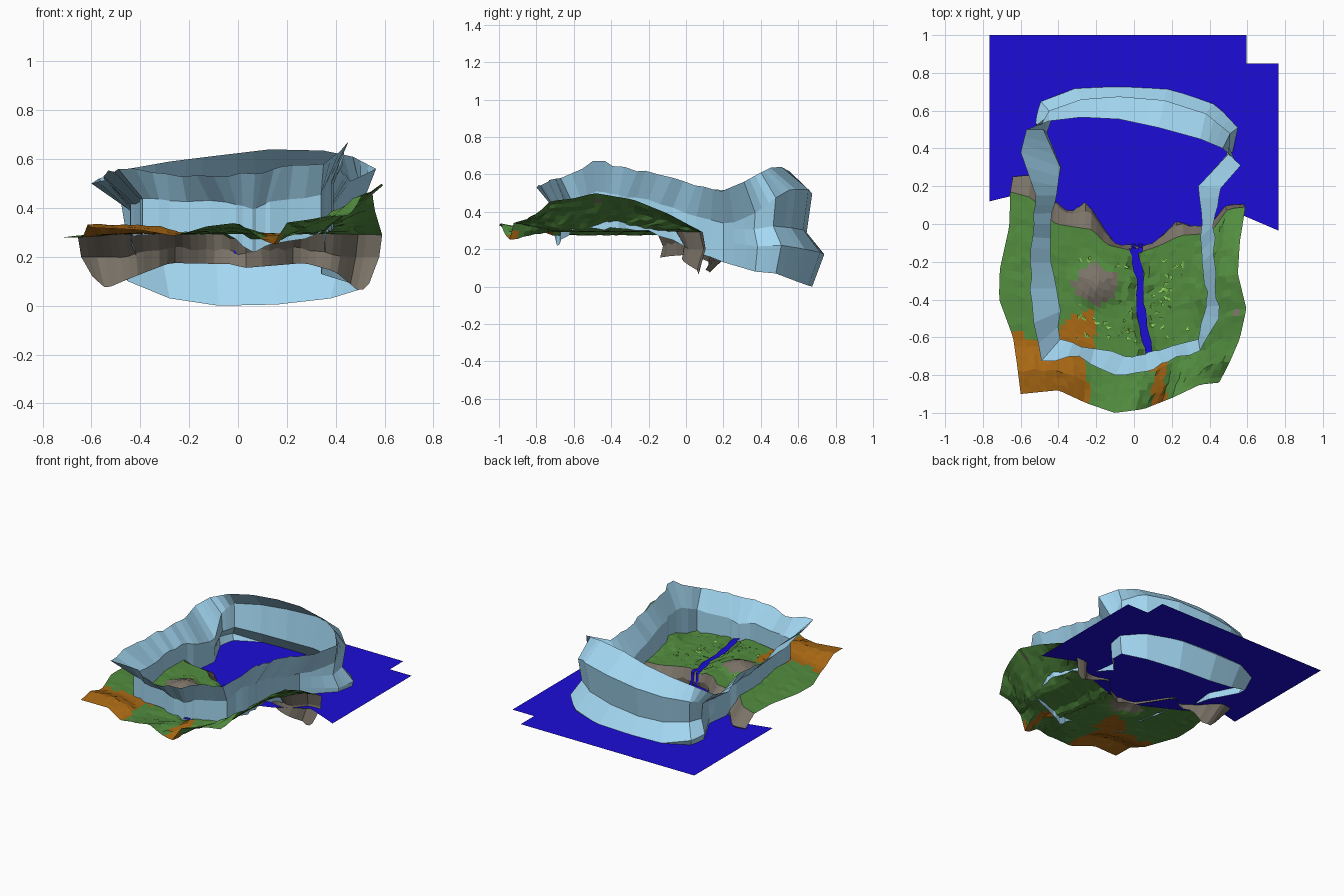
import bpy, random, math
from mathutils import Vector

if "Cube" in bpy.data.objects:
    bpy.data.objects.remove(bpy.data.objects["Cube"])

random.seed(4)


def mat(name, r, g, b):
    m = bpy.data.materials.new(name)
    m.diffuse_color = (r, g, b, 1)
    m.use_nodes = True
    m.node_tree.nodes["Principled BSDF"].inputs["Base Color"].default_value = m.diffuse_color
    return m


GRASS = mat("grass", .085, .265, .05)
DIRT = mat("dirt", .40, .14, .007)
ROCK = mat("rock", .20, .175, .14)
WATER = mat("water", .012, .004, .68)
SKY = mat("pale_blue", .37, .69, .90)
TUFT = mat("bright_grass", .27, .65, .10)


def make(name, verts, faces, mats, pick=None):
    me = bpy.data.meshes.new(name)
    me.from_pydata(verts, [], faces)
    for m in mats:
        me.materials.append(m)
    if pick:
        for p in me.polygons:
            p.material_index = pick(p.center)
    ob = bpy.data.objects.new(name, me)
    bpy.context.collection.objects.link(ob)
    return ob


def strip(rows, closed=False):
    """Join equal-length rows of points into quads."""
    n = len(rows[0])
    verts = [p for r in rows for p in r]
    faces = []
    for j in range(len(rows) - 1):
        for i in range(n if closed else n - 1):
            k = (i + 1) % n
            faces.append((j * n + i, j * n + k, (j + 1) * n + k, (j + 1) * n + i))
    return verts, faces


def lerp(pts, t):
    """Piecewise linear lookup."""
    if t <= pts[0][0]:
        return pts[0][1]
    for (a, p), (b, q) in zip(pts, pts[1:]):
        if t <= b:
            return p + (q - p) * (t - a) / (b - a)
    return pts[-1][1]


def clamp(t):
    return max(0, min(1, t))


def jit(a):
    return random.uniform(-a, a)


# Water sheet with a notched far corner
SEA = .188
sea = [(-.765, .12), (-.6, .16), (-.42, .02), (-.15, -.12), (.1, -.13), (.3, -.06),
       (.52, .07), (.765, -.035), (.765, .85), (.595, .85), (.595, 1), (-.765, 1)]
make("sea", [(x, y, SEA) for x, y in sea], [list(range(len(sea)))], [WATER])

# Ground outline: side edges by v (front to back), front and back edges by u
LEFT = [(0, -.60), (.15, -.62), (.28, -.64), (.47, -.715), (.62, -.71), (.83, -.66), (1, -.655)]
RIGHT = [(0, .45), (.1, .5), (.25, .56), (.42, .595), (.62, .55), (.8, .56), (1, .59)]
FRONT = [(-1, -.90), (-.62, -.88), (-.33, -.95), (-.05, -1), (.24, -.98), (.53, -.92), (.81, -.85), (1, -.84)]
BACK = [(-1, .17), (-.82, .14), (-.62, .0), (-.3, -.03), (-.18, -.11), (.1, -.15), (.25, -.12),
        (.45, -.06), (.7, -.05), (.85, .08), (1, .09)]
FRONT_Z = [(-1, .32), (-.62, .31), (-.35, .285), (-.1, .325), (.14, .34), (.33, .27), (.42, .25),
           (.52, .34), (.8, .36), (1, .37)]
RIGHT_Z = [(0, .37), (.25, .47), (.38, .5), (.6, .465), (.8, .39), (1, .29)]
STREAM = [(-.70, .085), (-.55, .05), (-.4, .03), (-.3, .035), (-.2, .012), (-.13, .0)]


def ground(u, v):
    x = lerp(LEFT, v) * (1 - u) / 2 + lerp(RIGHT, v) * (1 + u) / 2
    y = lerp(FRONT, u) * (1 - v) + lerp(BACK, u) * v
    z = .295
    z += (lerp(FRONT_Z, u) - .295) * clamp((.25 - v) / .25)
    z += (lerp(RIGHT_Z, v) - .295) * clamp((u - .6) / .4) * clamp(v / .12)
    z -= .015 * clamp((-u - .7) / .3) * clamp(v / .3)
    z += .03 * clamp(1 - abs(v - .12) / .12) * clamp((-u - .3) / .15)
    z += .045 * clamp(1.3 - math.hypot((x + .2) / .11, (y + .32) / .1))
    if y > -.72 and abs(x - lerp(STREAM, y)) < .035:
        z -= .02
    return Vector((x, y, z))


NU, NV = 38, 26
rows = []
for j in range(NV + 1):
    row = []
    for i in range(NU + 1):
        p = ground(i / NU * 2 - 1, j / NV)
        if 0 < i < NU and 0 < j < NV:
            p += Vector((jit(.008), jit(.008), jit(.0035)))
        row.append(p)
    rows.append(row)


def ground_colour(c):
    if math.hypot((c.x + .2) / .12, (c.y + .32) / .1) < 1 or math.hypot(c.x - .53, c.y + .47) < .02:
        return 2
    corner = c.x < -.24 - .12 * (c.y + .9) and c.y < -.6 - .1 * (c.x + .5)
    patch = -.40 < c.x < -.2 and -.66 < c.y < -.48 + .5 * (c.x + .3)
    path = .10 < c.x < .17 and c.y < -.72
    return 1 if corner or patch or path else 0


make("ground", *strip(rows), [GRASS, DIRT, ROCK], ground_colour)

# Sea cliff hanging from the back edge of the ground, undercut at both ends
FOOT_Y = [(-1, .25), (-.85, .26), (-.66, .16), (-.5, .07), (-.36, .13), (-.22, .0), (-.1, -.11), (.1, -.14),
          (.25, -.09), (.42, .02), (.6, -.02), (.72, .0), (.85, .10), (1, .105)]
FOOT_Z = [(-1, .12), (-.88, .07), (-.4, .175), (0, .17), (.1, .155), (.5, .175), (.72, .14), (.92, .055), (1, .09)]
top, mid, foot = [], [], []
for i, p in enumerate(rows[-1]):
    u = i / NU * 2 - 1
    f = Vector((p.x * (1 - .09 * u * u), lerp(FOOT_Y, u), lerp(FOOT_Z, u)))
    m = (p + f) / 2 + Vector((0, .02 + jit(.01), jit(.01)))
    e = clamp((abs(u) - .6) / .2)
    m.x = p.x * .98
    m.y += (f.y - m.y) * e
    m.z += (.2 - m.z) * e
    f.y -= e * (.13 if u < 0 else .035)
    top.append(p)
    mid.append(m)
    foot.append(f)
make("sea_cliff", *strip([top, mid, foot]), [ROCK])

# Stream across the meadow, and the twin waterfall at its end
ys = [-.70 + .57 * i / 14 for i in range(15)]
left, right = [], []
for y in ys:
    x, w = lerp(STREAM, y), .021 + jit(.006)
    left.append((x - w, y, .291))
    right.append((x + w, y, .291))
make("stream", *strip([left, right]), [WATER])
for x in (-.005, .032):
    fall = [[(x + s + d, y, z) for s in (-.011, .011)]
            for y, z, d in ((-.15, .29, 0), (-.125, .275, .004), (-.115, .23, -.003), (-.105, SEA, .006))]
    make("waterfall", *strip(fall), [WATER])

# Scattered grass blades
verts, faces = [], []
while len(faces) < 55:
    x, y = random.uniform(-.3, .28), random.uniform(-.62, -.18)
    if abs(x - lerp(STREAM, y)) < .05 or math.hypot(x + .2, y + .32) < .13:
        continue
    a, s, n = random.uniform(0, 6.28), random.uniform(.01, .02), len(verts)
    dx, dy = s * math.cos(a), s * math.sin(a)
    verts += [(x - dx, y - dy, .301), (x + dx, y + dy, .301), (x - dy, y + dx, .308)]
    faces.append((n, n + 1, n + 2))
make("grass_tufts", verts, faces, [TUFT])

# Enclosing wall stations: lower x, y, upper x, y, foot z, rim z
WALL = [
    (-.39, -.61, -.49, -.725, .29, .56), (-.28, -.65, -.29, -.70, .295, .54), (-.05, -.70, -.10, -.80, .295, .53),
    (.06, -.69, .07, -.78, .22, .54), (.13, -.67, .18, -.73, .25, .57), (.34, -.61, .35, -.67, .30, .58),
    (.37, -.48, .45, -.50, .31, .67), (.39, -.36, .43, -.33, .31, .64), (.36, -.20, .42, -.15, .30, .60),
    (.36, .0, .43, .05, .21, .54), (.34, .20, .46, .19, .13, .51), (.50, .37, .565, .31, .08, .56),
    (.51, .48, .47, .40, .07, .61), (.38, .585, .35, .45, .03, .635), (.16, .655, .13, .51, .005, .64),
    (-.08, .675, -.08, .555, .0, .615), (-.28, .66, -.28, .565, .03, .59), (-.45, .60, -.45, .545, .10, .56),
    (-.48, .50, -.57, .50, .13, .52), (-.39, .30, -.60, .38, .14, .50), (-.41, .15, -.52, .15, .18, .52),
    (-.44, .0, -.53, .0, .28, .52), (-.44, -.20, -.55, -.20, .29, .52), (-.40, -.40, -.54, -.42, .29, .54)]
fine = []
for a, b in zip(WALL, WALL[1:] + WALL[:1]):
    for t in (0, 1 / 3, 2 / 3):
        h = [p + (q - p) * t for p, q in zip(a, b)]
        if t and h[1] < .1:
            h = [c + jit(.011) for c in h]
        fine.append(h)
rings = [[] for _ in range(5)]
for lx, ly, ux, uy, zb, zt in fine:
    w = clamp((ly - .25) / .3)
    out = Vector((lx, ly - .1)).normalized()
    profile = ((0, 0), (.28, .065), (.47, -.03), (.55 + .26 * w, 0))
    for ring, (f, bulge) in zip(rings, profile):
        ring.append((lx + out.x * bulge * w, ly + out.y * bulge * w, zb + (zt - zb) * f))
    rings[4].append((ux, uy, zt))
make("enclosing_wall", *strip(rings, True), [SKY])
